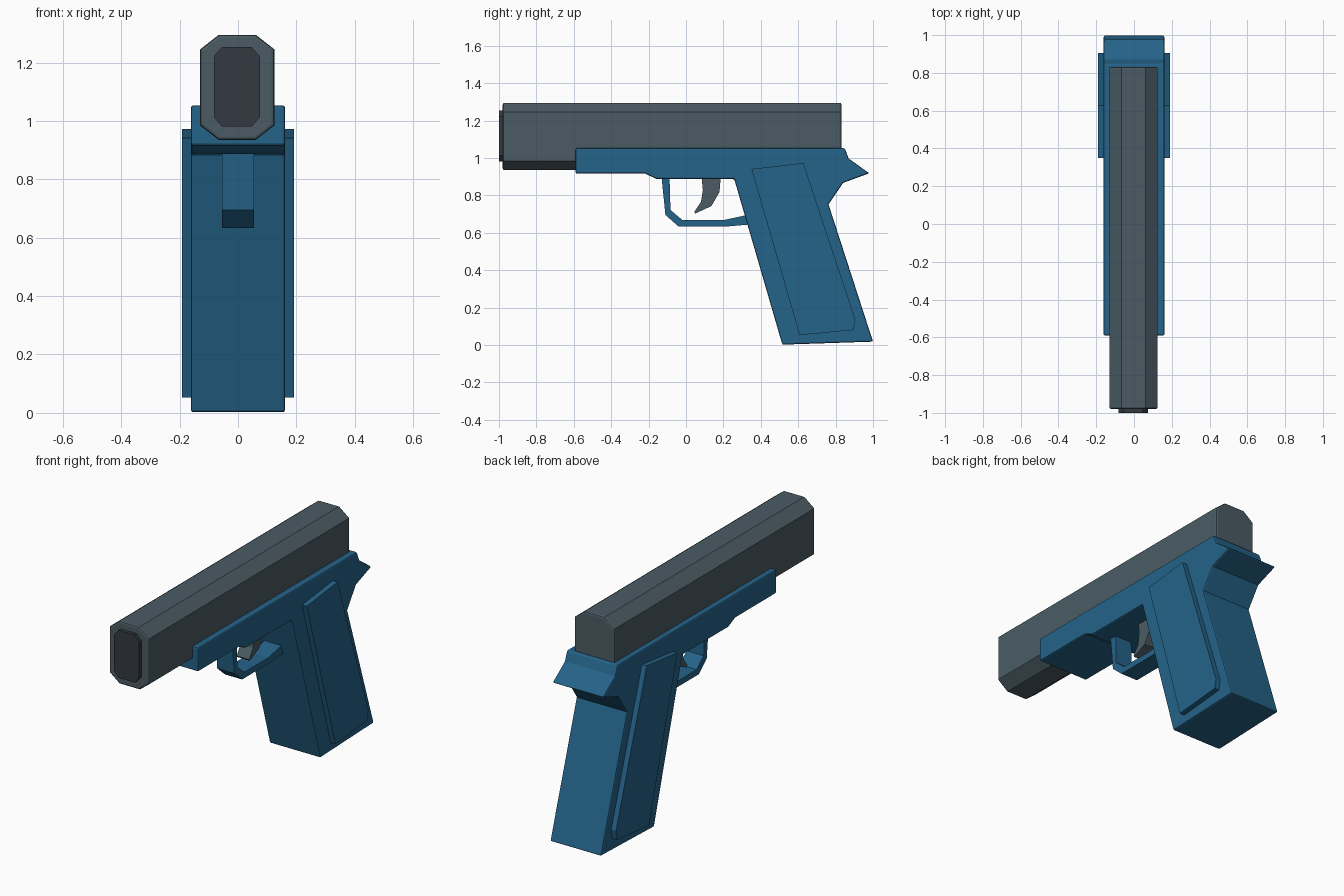
import bpy, bmesh, math

if "Cube" in bpy.data.objects:
    bpy.data.objects.remove(bpy.data.objects["Cube"])


def material(name, rgb):
    m = bpy.data.materials.new(name)
    m.diffuse_color = (*rgb, 1)
    m.use_nodes = True
    m.node_tree.nodes["Principled BSDF"].inputs["Base Color"].default_value = m.diffuse_color
    return m


BLUE = material("frame blue", (0.018, 0.125, 0.25))
GREY = material("slide grey", (0.07, 0.105, 0.127))
DARK = material("muzzle dark grey", (0.034, 0.042, 0.054))


def extrude(name, pts, axis, a, b, mat, bevel=0.0):
    """Extrude a profile along x (points are y,z) or y (points are x,z)."""
    place = (lambda p, t: (t, p[0], p[1])) if axis == "x" else (lambda p, t: (p[0], t, p[1]))
    bm = bmesh.new()
    lo = [bm.verts.new(place(p, a)) for p in pts]
    hi = [bm.verts.new(place(p, b)) for p in pts]
    bm.faces.new(lo)
    bm.faces.new(hi[::-1])
    for i in range(len(pts)):
        j = (i + 1) % len(pts)
        bm.faces.new((lo[j], lo[i], hi[i], hi[j]))
    bmesh.ops.recalc_face_normals(bm, faces=bm.faces)
    me = bpy.data.meshes.new(name)
    bm.to_mesh(me)
    bm.free()
    me.materials.append(mat)
    ob = bpy.data.objects.new(name, me)
    bpy.context.collection.objects.link(ob)
    if bevel:
        mod = ob.modifiers.new("bevel", "BEVEL")
        mod.width = bevel
        mod.segments = 2
        mod.limit_method = "ANGLE"
        mod.angle_limit = math.radians(60)
    return ob


def octagon(x0, x1, z0, z1, cx, cz):
    return [(x0 + cx, z0), (x1 - cx, z0), (x1, z0 + cz), (x1, z1 - cz),
            (x1 - cx, z1), (x0 + cx, z1), (x0, z1 - cz), (x0, z0 + cz)]


# Slide and muzzle plate
extrude("slide", octagon(-0.13, 0.125, 0.935, 1.295, 0.064, 0.05), "y", -0.98, 0.832, GREY, 0.01)
extrude("muzzle", octagon(-0.083, 0.075, 0.981, 1.253, 0.028, 0.032), "y", -1.0, -0.95, DARK)

# Frame with grip and rear tang
frame = [(-0.59, 1.053), (0.848, 1.053), (0.87, 0.997), (0.98, 0.918), (0.84, 0.867),
         (0.762, 0.752), (1.0, 0.018), (0.515, 0.002), (0.258, 0.887), (-0.157, 0.887),
         (-0.217, 0.916), (-0.59, 0.916)]
extrude("frame", frame, "x", -0.161, 0.161, BLUE, 0.008)

# Grip panels on both sides
panel = [(0.35, 0.941), (0.628, 0.973), (0.906, 0.134), (0.896, 0.08), (0.607, 0.053)]
for side, s in (("left", -1), ("right", 1)):
    extrude("grip_panel_" + side, panel, "x", s * 0.15, s * 0.191, BLUE)

# Trigger guard
guard = [(-0.131, 0.9), (-0.11, 0.695), (-0.04, 0.634), (0.222, 0.634), (0.36, 0.646),
         (0.36, 0.702), (0.2, 0.668), (-0.019, 0.668), (-0.083, 0.722), (-0.088, 0.9)]
extrude("trigger_guard", guard, "x", -0.054, 0.054, BLUE)

# Trigger
trigger = [(0.083, 0.9), (0.186, 0.9), (0.179, 0.818), (0.136, 0.743), (0.05, 0.703),
           (0.044, 0.712), (0.08, 0.765), (0.09, 0.83)]
extrude("trigger", trigger, "x", -0.04, 0.04, GREY)
